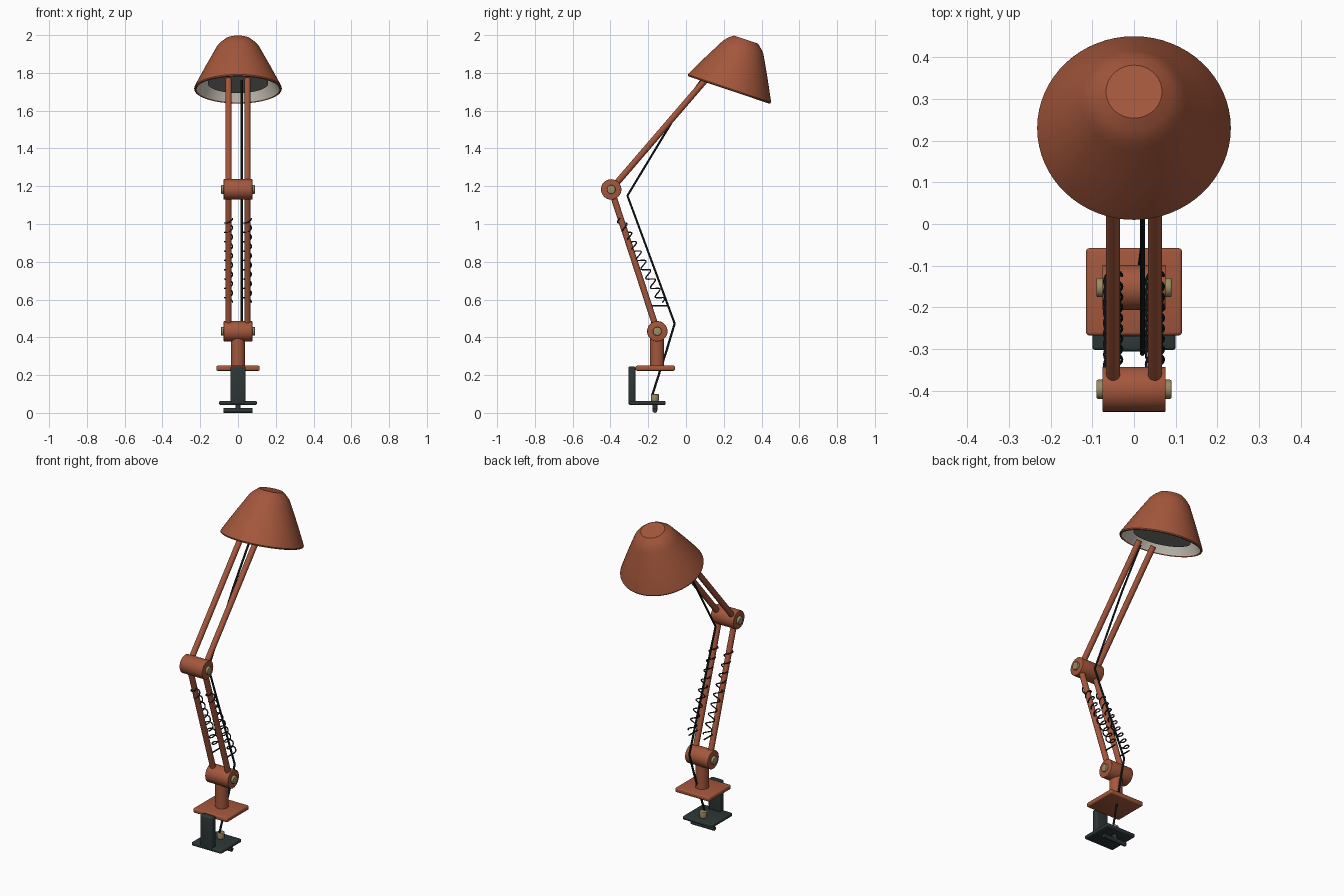
import bpy, bmesh, math
from mathutils import Vector

cube = bpy.data.objects.get("Cube")
if cube:
    bpy.data.objects.remove(cube, do_unlink=True)


def material(name, r, g, b):
    m = bpy.data.materials.new(name)
    m.use_nodes = True
    m.diffuse_color = (r, g, b, 1)
    m.node_tree.nodes["Principled BSDF"].inputs["Base Color"].default_value = (r, g, b, 1)
    return m


RUST = material("rust_paint", 0.37, 0.095, 0.045)
IRON = material("dark_iron", 0.026, 0.037, 0.037)
WIRE = material("black_wire", 0.014, 0.02, 0.02)
BRASS = material("brass", 0.33, 0.26, 0.13)
CREAM = material("cream_lining", 0.65, 0.61, 0.52)
GREY = material("grey_reflector", 0.27, 0.27, 0.25)


def finish(obj, mat, bevel=0.0, angle=40):
    obj.data.materials.append(mat)
    bpy.ops.object.select_all(action="DESELECT")
    obj.select_set(True)
    bpy.context.view_layer.objects.active = obj
    if bevel:
        mod = obj.modifiers.new("soft_edges", "BEVEL")
        mod.width, mod.segments = bevel, 3
        bpy.ops.object.modifier_apply(modifier=mod.name)
    bpy.ops.object.shade_smooth_by_angle(angle=math.radians(angle))
    return obj


def box(name, x, y, z, mat, bevel=0.008):
    """Box from its low and high limits on each axis."""
    bpy.ops.mesh.primitive_cube_add(size=1, location=[sum(p) / 2 for p in (x, y, z)])
    obj = bpy.context.object
    obj.name = name
    obj.scale = [p[1] - p[0] for p in (x, y, z)]
    bpy.ops.object.transform_apply(location=False, rotation=False, scale=True)
    return finish(obj, mat, bevel)


def rod(name, a, b, radius, mat, bevel=0.0, sides=32):
    """Cylinder between two points."""
    a, b = Vector(a), Vector(b)
    bpy.ops.mesh.primitive_cylinder_add(vertices=sides, radius=radius, depth=(b - a).length,
                                        location=(a + b) / 2)
    obj = bpy.context.object
    obj.name = name
    obj.rotation_euler = (b - a).to_track_quat("Z", "Y").to_euler()
    return finish(obj, mat, bevel)


def wire(name, points, radius, mat):
    """Round wire along a path."""
    curve = bpy.data.curves.new(name, "CURVE")
    curve.dimensions = "3D"
    curve.bevel_depth, curve.bevel_resolution, curve.use_fill_caps = radius, 2, True
    spline = curve.splines.new("POLY")
    spline.points.add(len(points) - 1)
    for p, co in zip(spline.points, points):
        p.co = (*co, 1)
    obj = bpy.data.objects.new(name, curve)
    bpy.context.collection.objects.link(obj)
    bpy.ops.object.select_all(action="DESELECT")
    obj.select_set(True)
    bpy.context.view_layer.objects.active = obj
    bpy.ops.object.convert(target="MESH")
    return finish(bpy.context.object, mat)


def lathe(name, profile, mat, location, tilt, flip=False):
    """Spin a (radius, height) profile around its own z axis."""
    bm = bmesh.new()
    verts = [bm.verts.new((r, 0, h)) for r, h in profile]
    edges = [bm.edges.new(pair) for pair in zip(verts, verts[1:])]
    bmesh.ops.spin(bm, geom=verts + edges, cent=(0, 0, 0), axis=(0, 0, 1),
                   angle=math.tau, steps=64, use_duplicate=False)
    bmesh.ops.remove_doubles(bm, verts=bm.verts, dist=0.0001)
    bmesh.ops.recalc_face_normals(bm, faces=bm.faces)
    top = max(bm.faces, key=lambda f: f.calc_center_median().z)
    if (top.normal.z < 0) != flip:
        bmesh.ops.reverse_faces(bm, faces=bm.faces)
    mesh = bpy.data.meshes.new(name)
    bm.to_mesh(mesh)
    bm.free()
    obj = bpy.data.objects.new(name, mesh)
    bpy.context.collection.objects.link(obj)
    obj.location, obj.rotation_euler = location, (tilt, 0, 0)
    return finish(obj, mat, angle=28)


# Desk clamp
box("clamp_post", (-0.04, 0.04), (-0.305, -0.268), (0.045, 0.246), IRON)
box("clamp_foot", (-0.1, 0.1), (-0.302, -0.108), (0.042, 0.064), IRON)
box("base_plate", (-0.115, 0.115), (-0.267, -0.058), (0.223, 0.25), RUST)
rod("clamp_screw", (0, -0.165, 0.012), (0, -0.165, 0.07), 0.013, IRON)
rod("clamp_handle", (-0.076, -0.165, 0.013), (0.076, -0.165, 0.013), 0.0125, IRON)
rod("clamp_nut", (0, -0.165, 0.062), (0, -0.165, 0.1), 0.021, BRASS, bevel=0.004)

# Stem and the two pivots
HIP, ELBOW = (-0.152, 0.432), (-0.396, 1.183)
rod("stem", (0, -0.153, 0.245), (0, -0.153, 0.41), 0.037, RUST)
for label, (y, z) in (("lower", HIP), ("upper", ELBOW)):
    rod(label + "_pivot", (-0.076, y, z), (0.076, y, z), 0.054, RUST, bevel=0.003)
    rod(label + "_pivot_pin", (-0.09, y, z), (0.09, y, z), 0.023, BRASS, bevel=0.004)

# Paired arms and springs
HEAD = (0.105, 1.765)
SPRING_TOP, SPRING_END = Vector((0, -0.35, 1.03)), Vector((0, -0.125, 0.585))
axis = (SPRING_END - SPRING_TOP).normalized()
across = Vector((1, 0, 0))
normal = axis.cross(across)
COILS, STEPS = 9, 20
for side, x in (("left", 0.05), ("right", -0.05)):
    rod(side + "_lower_arm", (x, *HIP), (x, *ELBOW), 0.0165, RUST)
    rod(side + "_upper_arm", (x, *ELBOW), (x, *HEAD), 0.0165, RUST)
    coil = []
    for i in range(COILS * STEPS + 1):
        turn = math.tau * i / STEPS
        centre = SPRING_TOP.lerp(SPRING_END, i / (COILS * STEPS)) + across * x
        coil.append(centre + 0.021 * (across * math.cos(turn) + normal * math.sin(turn)))
    wire(side + "_spring", coil, 0.0035, WIRE)
    rod(side + "_spring_bar", (x, -0.19, 0.567), (x, -0.1, 0.567), 0.004, WIRE, sides=12)

# Power cable
wire("cable", [(0, -0.18, 0.09), (0.015, -0.1, 0.34), (0.02, -0.06, 0.473), (0.02, -0.31, 1.15),
               (0.02, -0.075, 1.54), (0.02, 0.08, 1.76)], 0.006, WIRE)

# Shade, lining and reflector, sharing one tilted axis
RIM, TILT = (0, 0.228, 1.712), -math.radians(18.6)
lathe("shade", [(0, 0.279), (0.067, 0.279), (0.092, 0.259), (0.111, 0.238), (0.125, 0.213),
                (0.178, 0.114), (0.229, 0.014), (0.232, 0.006), (0.23, 0), (0.224, -0.003),
                (0.219, 0.002)], RUST, RIM, TILT)
lathe("shade_lining", [(0, 0.255), (0.07, 0.255), (0.115, 0.205), (0.22, 0.001)],
      CREAM, RIM, TILT, flip=True)
lathe("reflector", [(0, 0.045), (0.158, 0.045), (0.16, 0.034), (0, 0.034)], GREY, RIM, TILT)
